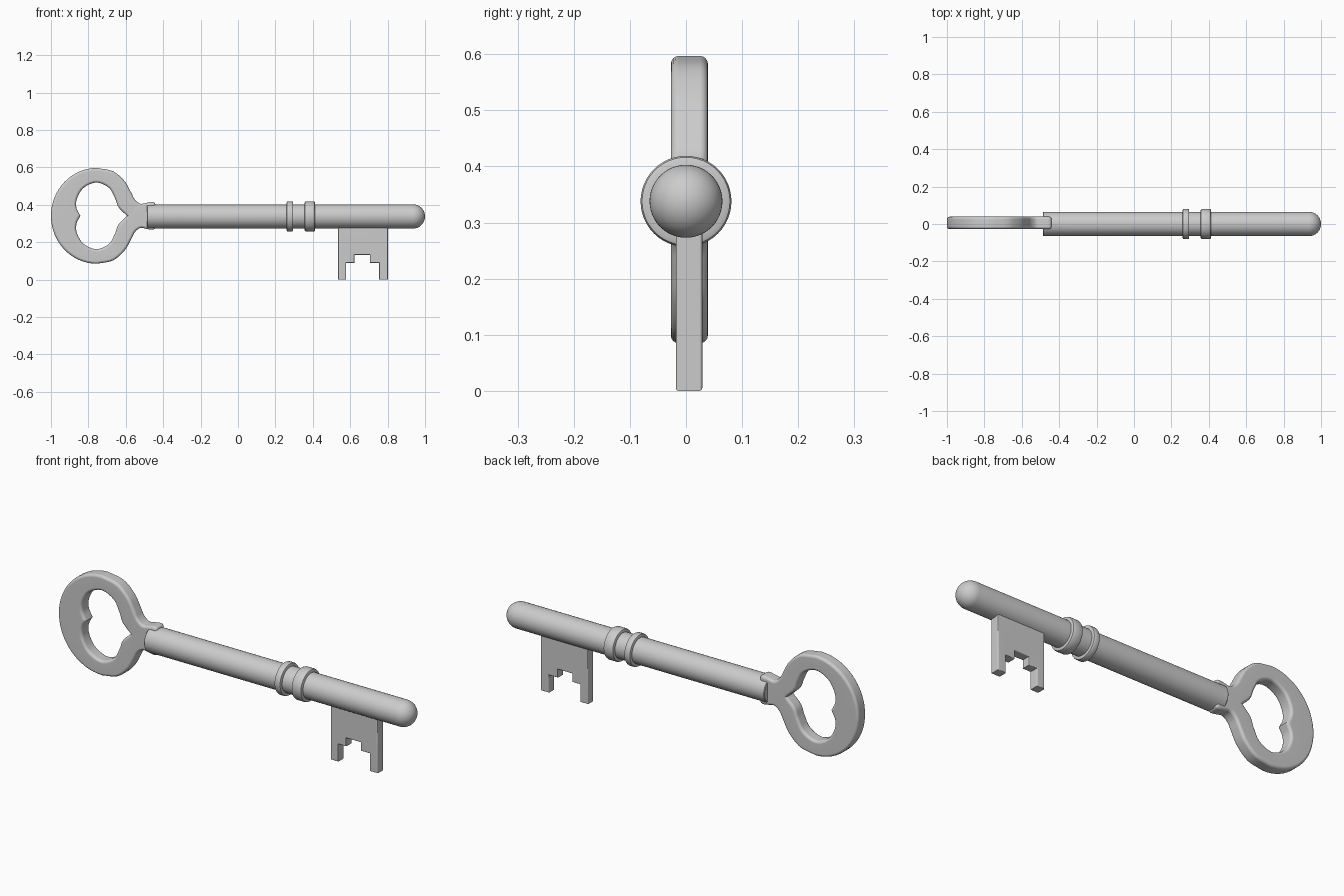
import bpy, bmesh, math
from mathutils import Vector

if "Cube" in bpy.data.objects:
    bpy.data.objects.remove(bpy.data.objects["Cube"])

AXIS_Z = 0.338


def finish(bm, name):
    bmesh.ops.recalc_face_normals(bm, faces=bm.faces)
    me = bpy.data.meshes.new(name)
    bm.to_mesh(me)
    bm.free()
    ob = bpy.data.objects.new(name, me)
    bpy.context.collection.objects.link(ob)
    bpy.ops.object.select_all(action='DESELECT')
    ob.select_set(True)
    bpy.context.view_layer.objects.active = ob
    bpy.ops.object.shade_smooth_by_angle(angle=math.radians(35))
    return ob


def lathe(name, profile, seg=48):
    """Spin (x, radius) points around the key axis."""
    bm = bmesh.new()
    rings = []
    for x, r in profile:
        rings.append([bm.verts.new((x, r * math.cos(2 * math.pi * i / seg),
                                    AXIS_Z + r * math.sin(2 * math.pi * i / seg)))
                      for i in range(seg)])
    for a, b in zip(rings, rings[1:]):
        for i in range(seg):
            j = (i + 1) % seg
            bm.faces.new((a[i], a[j], b[j], b[i]))
    bm.faces.new(rings[0])
    bm.faces.new(rings[-1])
    return finish(bm, name)


def spline(pts, n=6):
    """Smooth Catmull-Rom line through the points, ends included."""
    p = [Vector(q) for q in pts]
    p = [2 * p[0] - p[1]] + p + [2 * p[-1] - p[-2]]
    out = []
    for a, b, c, d in zip(p, p[1:], p[2:], p[3:]):
        for k in range(n):
            t = k / n
            out.append(0.5 * (2 * b + (c - a) * t + (2 * a - 5 * b + 4 * c - d) * t * t
                              + (3 * b - a - 3 * c + d) * t ** 3))
    return out + [p[-2]]


def mirrored(half):
    """Close a half outline by mirroring it below the axis."""
    low = [Vector((q.x, -q.y)) for q in reversed(half) if abs(q.y) > 1e-5]
    return half + low


def area(loop):
    return sum(a.x * b.y - b.x * a.y for a, b in zip(loop, loop[1:] + loop[:1]))


def inset(loop, d):
    out = []
    for i, p in enumerate(loop):
        e1 = (p - loop[i - 1]).normalized()
        e2 = (loop[(i + 1) % len(loop)] - p).normalized()
        n1, n2 = Vector((-e1.y, e1.x)), Vector((-e2.y, e2.x))
        out.append(p + (n1 + n2) * (d / max(0.5, 1 + n1.dot(n2))))
    return out


def plate(name, loops, y0, y1, bevel, steps, z0):
    """Extruded flat shape with rounded rims; first loop is outer, others holes."""
    bm = bmesh.new()
    arc = [math.pi / 2 * k / steps for k in range(steps + 1)]
    section = [(bevel * (1 - math.sin(a)), y0 + bevel * (1 - math.cos(a))) for a in arc]
    section += [(d, y0 + y1 - y) for d, y in reversed(section)]
    caps = [[], []]
    for li, loop in enumerate(loops):
        if (area(loop) > 0) != (li == 0):
            loop = loop[::-1]
        rings = [[bm.verts.new((p.x, y, p.y + z0)) for p in inset(loop, d)]
                 for d, y in section]
        n = len(loop)
        for a, b in zip(rings, rings[1:]):
            for i in range(n):
                j = (i + 1) % n
                bm.faces.new((a[i], a[j], b[j], b[i]))
        for cap, ring in zip(caps, (rings[0], rings[-1])):
            cap += [bm.edges.get((ring[i - 1], ring[i])) for i in range(n)]
    for cap, ny in zip(caps, (-1, 1)):
        bmesh.ops.triangle_fill(bm, edges=cap, use_beauty=True, normal=(0, ny, 0))
    ob = finish(bm, name)
    mod = ob.modifiers.new("flat_shading", 'WEIGHTED_NORMAL')
    mod.keep_sharp = True
    return ob


# Shaft with a hemispherical tip
R = 0.065
tip = [(1 - R + R * math.sin(a), max(R * math.cos(a), 0.0005))
       for a in (math.pi / 2 * k / 12 for k in range(13))]
lathe("shaft", [(-0.487, R - 0.003), (-0.484, R)] + tip)

# Two collars around the shaft
for name, xa, xb, b in (("thin_collar", 0.26, 0.295, 0.007), ("wide_collar", 0.356, 0.413, 0.009)):
    r = 0.081
    c = b * 0.3
    lathe(name, [(xa, 0.05), (xa, r - b), (xa + c, r - c), (xa + b, r),
                 (xb - b, r), (xb - c, r - c), (xb, r - b), (xb, 0.05)])

# Bow: round head with neck and tab, and a heart-shaped opening
head = [Vector((-0.754 - 0.246 * math.cos(a), 0.256 * math.sin(a)))
        for a in (math.pi / 2 * k / 16 for k in range(16))]
neck = spline([(-0.754, 0.256), (-0.668, 0.238), (-0.606, 0.185), (-0.573, 0.128),
               (-0.551, 0.087), (-0.522, 0.065), (-0.487, 0.07), (-0.462, 0.074),
               (-0.446, 0.07), (-0.44, 0.057)])
hole = spline([(-0.843, 0), (-0.864, 0.045), (-0.86, 0.095), (-0.825, 0.15),
               (-0.757, 0.178), (-0.69, 0.15), (-0.658, 0.095), (-0.638, 0.045), (-0.593, 0)])
plate("bow", [mirrored(head + neck), mirrored(hole)], -0.027, 0.039, 0.014, 4, 0.341)

# Bit with a stepped notch
bit = [(0.535, 0), (0.578, 0), (0.578, 0.09), (0.623, 0.09), (0.623, 0.133), (0.705, 0.133),
       (0.705, 0.09), (0.755, 0.09), (0.755, 0), (0.801, 0), (0.801, 0.32), (0.535, 0.32)]
plate("bit", [[Vector(p) for p in bit]], -0.018, 0.029, 0.005, 3, 0)
